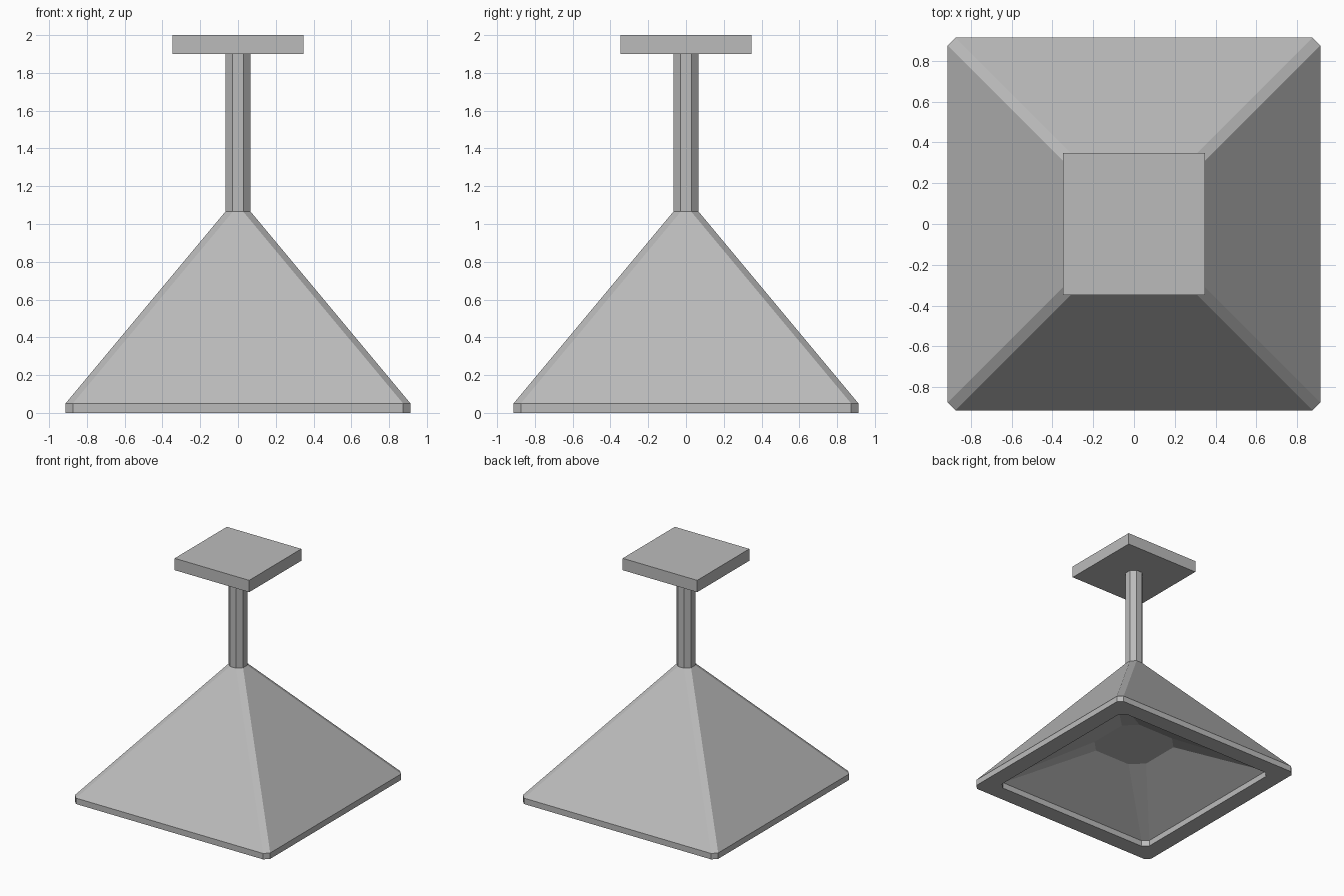
import bpy
import bmesh

cube = bpy.data.objects.get("Cube")
if cube:
    bpy.data.objects.remove(cube, do_unlink=True)

grey = bpy.data.materials.new("soft grey")
grey.use_nodes = True
colour = (0.5, 0.5, 0.5, 1)
grey.diffuse_color = colour
grey.node_tree.nodes["Principled BSDF"].inputs["Base Color"].default_value = colour


def outline(half, cut):
    """Square outline, with corners cut off when cut is above zero."""
    points = []
    x, y = half, half - cut
    for _ in range(4):
        points.append((x, y))
        if cut:
            points.append((y, x) if len(points) == 1 else (points[-1][0] - cut * turn[0], points[-1][1] - cut * turn[1]))
        x, y = -y, x
    return points


def ring_points(half, cut):
    """Corner points of a bevelled square, anticlockwise."""
    points = []
    for sx, sy in ((1, 1), (-1, 1), (-1, -1), (1, -1)):
        pair = [(sx * half, sy * (half - cut)), (sx * (half - cut), sy * half)]
        if sx * sy < 0:
            pair.reverse()
        points += pair if cut else pair[:1]
    return points


def loft(name, sections):
    """Join (half width, corner cut, height) sections and cap both ends."""
    bm = bmesh.new()
    rings = [[bm.verts.new((x, y, z)) for x, y in ring_points(half, cut)]
             for half, cut, z in sections]
    for low, high in zip(rings, rings[1:]):
        for i in range(len(low)):
            j = (i + 1) % len(low)
            bm.faces.new((low[i], low[j], high[j], high[i]))
    bm.faces.new(rings[0][::-1])
    bm.faces.new(rings[-1])
    bmesh.ops.recalc_face_normals(bm, faces=bm.faces)
    mesh = bpy.data.meshes.new(name)
    bm.to_mesh(mesh)
    bm.free()
    mesh.materials.append(grey)
    obj = bpy.data.objects.new(name, mesh)
    bpy.context.collection.objects.link(obj)
    return obj


# Pyramid shade: recess ceiling, recess slope, inner lip, underside, rim, roof
loft("shade", [(0.27, 0.10, 0.33), (0.77, 0.045, 0.05), (0.77, 0.045, 0),
               (0.913, 0.039, 0), (0.913, 0.039, 0.05), (0.067, 0.039, 1.065)])

# Hanging rod
loft("rod", [(0.067, 0.039, 1.065), (0.067, 0.039, 1.9)])

# Square ceiling plate
loft("ceiling_plate", [(0.348, 0, 1.9), (0.348, 0, 2)])
